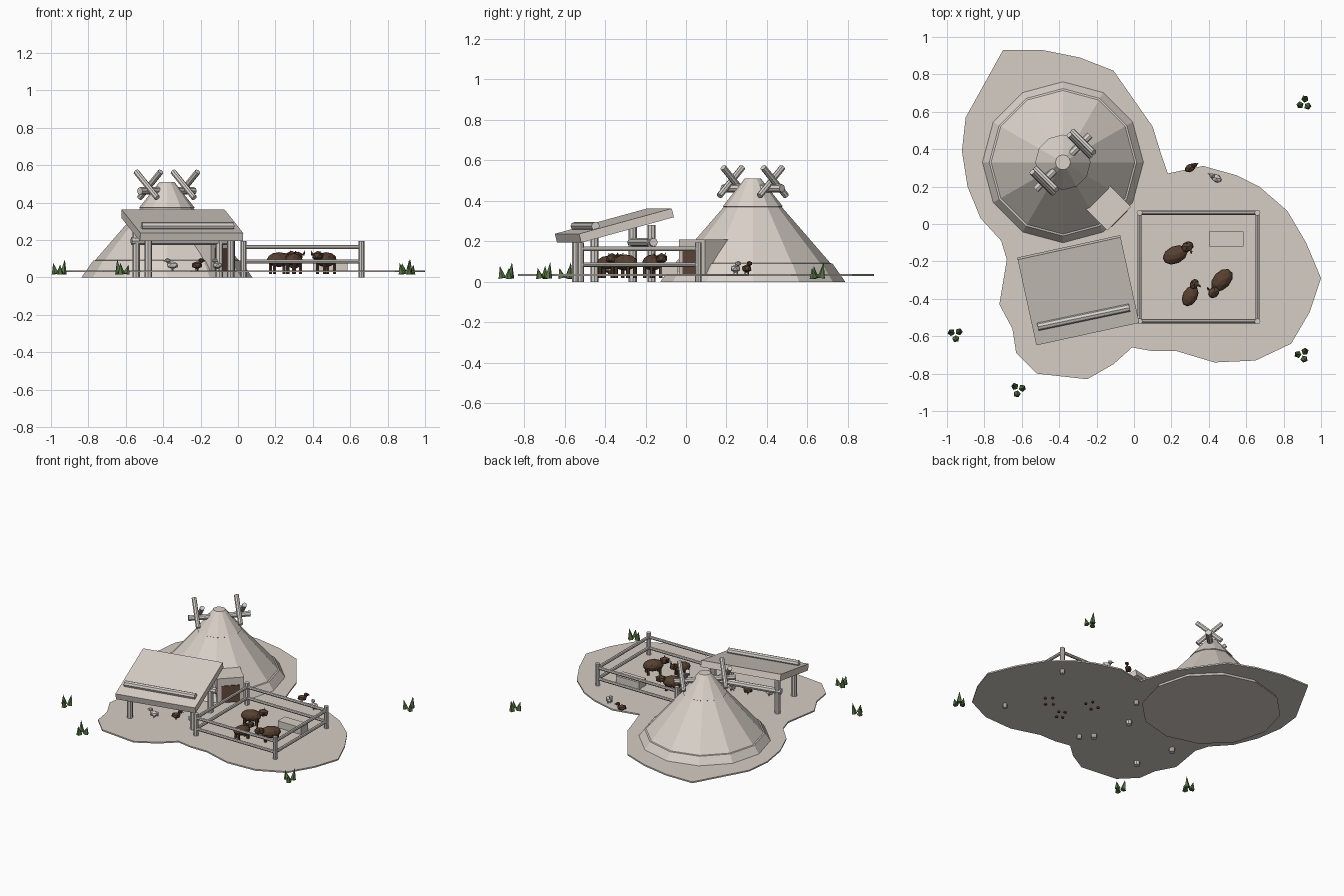
import bpy, bmesh, random
from math import radians, cos, sin, pi
from mathutils import Vector, Matrix

random.seed(4)
cube = bpy.data.objects.get("Cube")
if cube:
    bpy.data.objects.remove(cube)


def material(name, *rgb):
    m = bpy.data.materials.new(name)
    m.use_nodes = True
    m.diffuse_color = (*rgb, 1)
    m.node_tree.nodes["Principled BSDF"].inputs["Base Color"].default_value = (*rgb, 1)
    return m


HIDE = material("pale_hide", .70, .64, .58)
EARTH = material("packed_earth", .66, .61, .55)
WOOD = material("weathered_wood", .66, .63, .59)
DOOR = material("door_brown", .13, .07, .045)
FUR = material("brown_fur", .095, .052, .03)
FEATHER = material("pale_feather", .62, .60, .57)
GRASS = material("grass_green", .09, .18, .055)


def finish(name, bm, mat):
    bmesh.ops.recalc_face_normals(bm, faces=bm.faces)
    mesh = bpy.data.meshes.new(name)
    bm.to_mesh(mesh)
    bm.free()
    mesh.materials.append(mat)
    ob = bpy.data.objects.new(name, mesh)
    bpy.context.collection.objects.link(ob)
    return ob


def placed(loc, size, turn=0, tilt=0):
    return (Matrix.Translation(loc) @ Matrix.Rotation(turn, 4, 'Z')
            @ Matrix.Rotation(tilt, 4, 'X') @ Matrix.Diagonal((*size, 1)))


def box(name, loc, size, mat, turn=0, tilt=0):
    bm = bmesh.new()
    bmesh.ops.create_cube(bm, size=1, matrix=placed(loc, size, turn, tilt))
    return finish(name, bm, mat)


def add_rod(bm, a, b, r, r2=None, sides=8):
    a, b = Vector(a), Vector(b)
    spin = (b - a).to_track_quat('Z', 'Y').to_matrix().to_4x4()
    bmesh.ops.create_cone(bm, cap_ends=True, segments=sides, radius1=r,
                          radius2=r if r2 is None else r2, depth=(b - a).length,
                          matrix=Matrix.Translation((a + b) / 2) @ spin)


def rod(name, a, b, r, mat=WOOD, sides=8):
    bm = bmesh.new()
    add_rod(bm, a, b, r, sides=sides)
    return finish(name, bm, mat)


def add_ball(bm, loc, size, turn=0, detail=1):
    bmesh.ops.create_icosphere(bm, subdivisions=detail, radius=1,
                               matrix=placed(loc, size, turn))


# Ground plate
outline = [(-.70, .93), (-.49, .93), (-.29, .89), (-.11, .82), (.10, .52), (.14, .39),
           (.18, .27), (.37, .31), (.55, .26), (.67, .20), (.82, .07), (.92, -.10),
           (1, -.29), (.94, -.47), (.84, -.64), (.65, -.73), (.43, -.74), (.23, -.68),
           (.10, -.68), (-.01, -.66), (-.11, -.75), (-.25, -.83), (-.52, -.80),
           (-.63, -.69), (-.65, -.56), (-.72, -.43), (-.68, -.19), (-.71, -.09),
           (-.82, .03), (-.89, .20), (-.92, .39), (-.90, .57)]
bm = bmesh.new()
face = bm.faces.new([bm.verts.new((x, y, .028)) for x, y in outline])
top = bmesh.ops.extrude_face_region(bm, geom=[face])["geom"]
bmesh.ops.translate(bm, vec=(0, 0, .01),
                    verts=[v for v in top if isinstance(v, bmesh.types.BMVert)])
finish("ground", bm, EARTH)

# Twelve-sided tent with skirt and cap lips
tent = Vector((-.38, .33, 0))
profile = [(.457, 0), (.394, .09), (.384, .092), (.143, .37), (.148, .373), (.04, .51)]
bm = bmesh.new()
rings = [[bm.verts.new(tent + Vector((r * cos(i * pi / 6), r * sin(i * pi / 6), z)))
          for i in range(12)] for r, z in profile]
for low, high in zip(rings, rings[1:]):
    for i in range(12):
        j = (i + 1) % 12
        bm.faces.new((low[i], low[j], high[j], high[i]))
bm.faces.new(rings[0])
bm.faces.new(rings[-1])
finish("tent", bm, HIDE)

# Entrance porch and its door
out = Vector((1, -1, 0)).normalized()
face_turn = radians(45)
box("porch", tent + out * .315 + Vector((0, 0, .12)), (.18, .22, .18), HIDE, face_turn)
box("door", tent + out * .426 + Vector((0, 0, .095)), (.12, .008, .125), DOOR, face_turn)

# Ridge log and crossed poles on the tent top
along = Vector((1, 1, 0)).normalized()
rod("ridge_log", tent - along * .205 + Vector((0, 0, .462)),
    tent + along * .205 + Vector((0, 0, .462)), .02)
for side in (-1, 1):
    hub = tent + along * side * .14 + Vector((0, 0, .495))
    for lean in (-1, 1):
        arm = out * lean * .08 + Vector((0, 0, .07))
        shift = along * lean * .013
        rod("crossed_pole", hub - arm + shift, hub + arm + shift, .016)

# Open shelter: sloping roof, posts and two beams
box("shelter_roof", (-.298, -.354, .278), (.563, .485, .045), HIDE,
    radians(12.3), radians(15))
rod("front_beam", (-.515, -.55, .275), (-.024, -.447, .275), .021)
rod("back_beam", (-.57, -.27, .195), (-.06, -.16, .195), .021)
for x, y, z in ((-.48, -.543, .24), (-.04, -.452, .24), (-.545, -.263, .28), (-.1, -.17, .28)):
    rod("shelter_post", (x, y, 0), (x, y, z), .02)

# Animal pen
corners = [(.03, .06), (.66, .06), (.66, -.52), (.03, -.52)]
for (x, y), (u, v) in zip(corners, corners[1:] + corners[:1]):
    rod("pen_post", (x, y, 0), (x, y, .195), .016)
    for z in (.085, .163):
        rod("pen_rail", (x, y, z), (u, v, z), .011)
box("feed_trough", (.493, -.08, .06), (.185, .08, .055), EARTH)


# Grazing animals
def grazer(x, y, turn, size):
    bm = bmesh.new()
    c, s = cos(turn), sin(turn)

    def at(f, l, z):
        return (x + size * (f * c - l * s), y + size * (f * s + l * c), z)
    add_ball(bm, at(0, 0, .095), (.07 * size, .047 * size, .04 * size), turn, 2)
    add_ball(bm, at(.078, .012, .115), (.038 * size, .03 * size, .027 * size), turn)
    for l in (-1, 1):
        add_rod(bm, at(.085, l * .02, .12), at(.08, l * .035, .145), .008, 0, 5)
        for f in (-.04, .04):
            add_rod(bm, at(f, l * .025, .018), at(f, l * .025, .09), .009, sides=6)
    finish("grazing_animal", bm, FUR)


grazer(.22, -.165, radians(25), 1)
grazer(.47, -.30, radians(228), 1)
grazer(.30, -.385, radians(62), .85)


# Small birds
def bird(x, y, turn, mat):
    bm = bmesh.new()
    c, s = cos(turn), sin(turn)
    add_ball(bm, (x, y, .065), (.034, .023, .021), turn)
    add_ball(bm, (x + .026 * c, y + .026 * s, .09), (.017, .014, .014), turn)
    add_rod(bm, (x + .038 * c, y + .038 * s, .09), (x + .054 * c, y + .054 * s, .087),
            .006, 0, 4)
    for l in (-.009, .009):
        add_rod(bm, (x - l * s, y + l * c, .036), (x - l * s, y + l * c, .06), .003, sides=4)
    finish("bird", bm, mat)


bird(.30, .30, radians(30), FUR)
bird(.44, .245, radians(150), FEATHER)
bird(-.35, -.45, radians(190), FEATHER)
bird(-.22, -.39, radians(30), FUR)
bird(-.11, -.37, radians(120), FEATHER)

# Grass tufts around the plate
for x, y in ((.91, .645), (-.955, -.59), (-.62, -.885), (.9, -.70)):
    bm = bmesh.new()
    start = random.uniform(0, 6)
    for i, height in enumerate((.078, .06, .05)):
        a = start + i * 2.1
        px, py = x + .024 * cos(a), y + .024 * sin(a)
        add_rod(bm, (px, py, .018), (px + .012 * cos(a), py + .012 * sin(a), .018 + height),
                .02, 0, 5)
    finish("grass_tuft", bm, GRASS)
